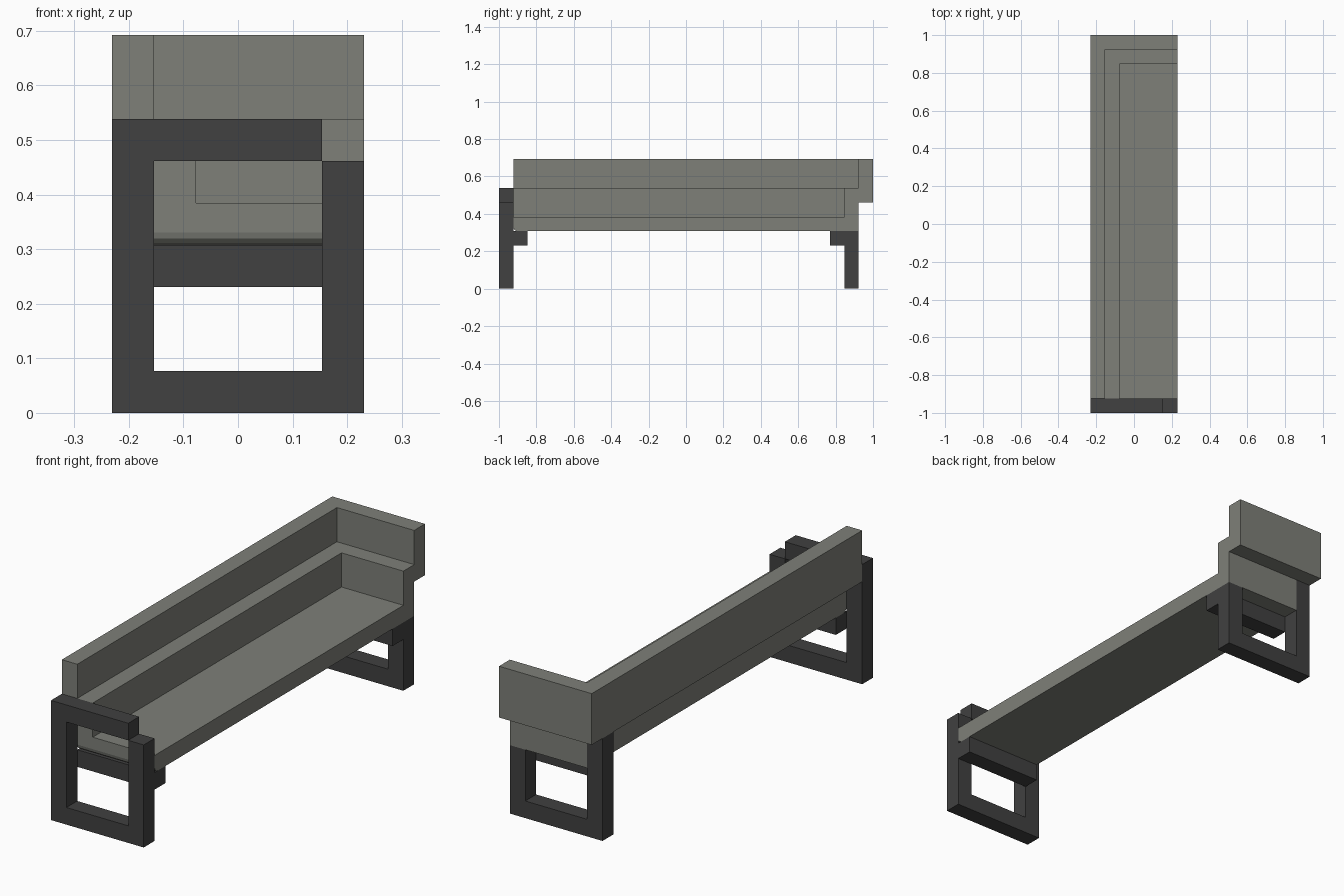
import bpy
import bmesh
from mathutils import Vector

cube = bpy.data.objects.get("Cube")
if cube:
    bpy.data.objects.remove(cube, do_unlink=True)

U = 1 / 13  # one beam thickness


def material(name, rgb):
    mat = bpy.data.materials.new(name)
    mat.use_nodes = True
    colour = (*rgb, 1)
    mat.diffuse_color = colour
    mat.node_tree.nodes["Principled BSDF"].inputs["Base Color"].default_value = colour
    return mat


GREY = material("warm_grey", (0.21, 0.215, 0.19))
DARK = material("charcoal", (0.052, 0.052, 0.052))


def prism(name, profile, start, end, axis, mat, rounded=False):
    """Extrude a profile in beam units: (x, y) along z, or (x, z) along y."""
    def place(a, b, c):
        return Vector((a, b, c) if axis == "z" else (a, c, b)) * U

    bm = bmesh.new()
    face = bm.faces.new([bm.verts.new(place(a, b, start)) for a, b in profile])
    extruded = bmesh.ops.extrude_face_region(bm, geom=[face])
    new_verts = [g for g in extruded["geom"] if isinstance(g, bmesh.types.BMVert)]
    bmesh.ops.translate(bm, verts=new_verts, vec=place(0, 0, end - start))
    bmesh.ops.recalc_face_normals(bm, faces=bm.faces)
    if rounded:  # soften the lower front edge
        front = [e for e in bm.edges if all(
            v.co.y < -11.9 * U and v.co.z < (start + 0.1) * U for v in e.verts)]
        bmesh.ops.bevel(bm, geom=front, offset=0.3 * U, segments=3,
                        profile=0.5, affect="EDGES")
    mesh = bpy.data.meshes.new(name)
    bm.to_mesh(mesh)
    bm.free()
    mesh.materials.append(mat)
    obj = bpy.data.objects.new(name, mesh)
    bpy.context.collection.objects.link(obj)
    return obj


def box(x0, x1, y0, y1):
    return [(x0, y0), (x1, y0), (x1, y1), (x0, y1)]


def corner(x, y):
    """L-shaped plan: a long strip on the back and a short one at the far end."""
    return [(x, -12), (x + 1, -12), (x + 1, y - 1), (3, y - 1), (3, y), (x, y)]


def u_frame(left, right):
    """U-shaped end frame with posts of given heights."""
    return [(-3, 0), (3, 0), (3, right), (2, right), (2, 1), (-2, 1), (-2, left), (-3, left)]


# Stepped tray: floor, inner wall, taller outer wall
prism("seat_floor", box(-1, 3, -12, 11), 4, 5, "z", GREY, rounded=True)
prism("inner_wall", corner(-2, 12), 4, 7, "z", GREY, rounded=True)
prism("outer_wall", corner(-3, 13), 6, 9, "z", GREY)

# End frames
prism("front_leg_frame", u_frame(7, 6), -13, -12, "y", DARK)
prism("front_arm_bar", box(-2, 2, 6, 7), -13, -12, "y", DARK)
prism("rear_leg_frame", u_frame(6, 4), 11, 12, "y", DARK)

# Bars carrying the seat
for name, y in (("front_support_bar", -12), ("rear_support_bar", 10)):
    prism(name, box(-2, 3, 3, 4), y, y + 1, "y", DARK)
